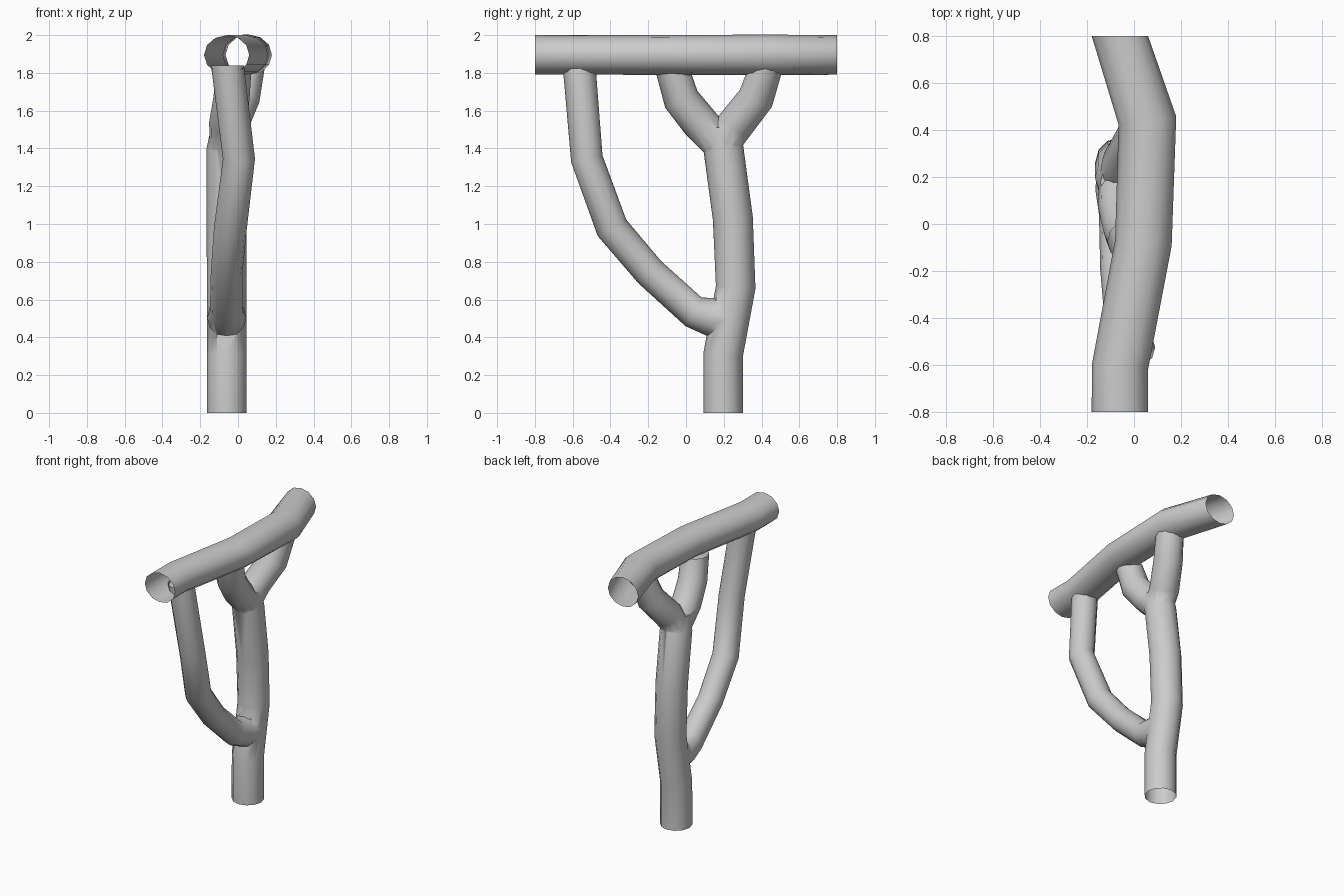
import bpy, bmesh, math
from mathutils import Vector

if "Cube" in bpy.data.objects:
    bpy.data.objects.remove(bpy.data.objects["Cube"])

SIDES = 12


def tube(name, pts, start=None, end=None, squash=1.0, caps=True):
    """Tube through (x, y, z, radius) points with mitred rings."""
    bm = bmesh.new()
    P = [Vector(p[:3]) for p in pts]
    rings = []
    for i, p in enumerate(P):
        a = (p - P[i - 1]).normalized() if i > 0 else Vector()
        b = (P[i + 1] - p).normalized() if i < len(P) - 1 else Vector()
        t = (a + b).normalized()
        if i == 0 and start:
            t = Vector(start)
        if i == len(P) - 1 and end:
            t = Vector(end)
        u = Vector((1, 0, 0))
        u = (u - t * u.dot(t)).normalized()
        v = t.cross(u)
        r = pts[i][3]
        rings.append([bm.verts.new(p + u * r * math.cos(k * math.tau / SIDES)
                                   + v * r * squash * math.sin(k * math.tau / SIDES))
                      for k in range(SIDES)])
    for lo, hi in zip(rings, rings[1:]):
        for k in range(SIDES):
            n = (k + 1) % SIDES
            bm.faces.new((lo[k], lo[n], hi[n], hi[k]))
    if caps:
        bm.faces.new(rings[0][::-1])
        bm.faces.new(rings[-1])
    bmesh.ops.recalc_face_normals(bm, faces=bm.faces)
    me = bpy.data.meshes.new(name)
    bm.to_mesh(me)
    bm.free()
    ob = bpy.data.objects.new(name, me)
    bpy.context.collection.objects.link(ob)
    return ob


def smooth(ob, angle):
    bpy.ops.object.select_all(action='DESELECT')
    ob.select_set(True)
    bpy.context.view_layer.objects.active = ob
    bpy.ops.object.shade_smooth_by_angle(angle=math.radians(angle))


UP = (0, 0, 1)

# Curved top log, open at both ends
beam = tube("top_log", [(-.06, -.8, 1.895, .12), (-.06, -.61, 1.895, .12),
                        (.04, -.08, 1.895, .121), (.057, .44, 1.895, .124),
                        (-.06, .8, 1.895, .12)],
            start=(0, 1, 0), end=(0, 1, 0), squash=.87, caps=False)

# Upright trunk
trunk = tube("trunk", [(-.06, .197, 0, .105), (-.06, .197, .31, .105),
                       (-.06, .263, .665, .105), (-.06, .248, 1.03, .106),
                       (-.06, .198, 1.40, .106), (-.055, .175, 1.51, .088)],
             start=UP, end=UP)

# Fork arms and long side branch
branches = [
    tube("fork_front", [(-.06, .20, 1.40, .09), (-.055, .075, 1.535, .098),
                        (-.035, -.025, 1.66, .096), (-.02, -.075, 1.83, .092)], end=UP),
    tube("fork_back", [(-.06, .17, 1.39, .09), (-.04, .26, 1.525, .098),
                       (.02, .37, 1.665, .096), (.05, .423, 1.83, .092)], end=UP),
    tube("side_branch", [(-.06, .23, .50, .10), (-.06, .14, .505, .104),
                         (-.062, .04, .535, .087), (-.06, -.192, .745, .084),
                         (-.04, -.392, .98, .087), (.005, -.525, 1.345, .085),
                         (-.056, -.566, 1.84, .087)], end=UP),
]

# Fuse branches into the trunk
for b in branches:
    m = trunk.modifiers.new("fuse", 'BOOLEAN')
    m.operation = 'UNION'
    m.solver = 'EXACT'
    m.object = b
bpy.context.view_layer.update()
me = bpy.data.meshes.new_from_object(trunk.evaluated_get(bpy.context.evaluated_depsgraph_get()))
trunk.modifiers.clear()
trunk.data = me
for b in branches:
    bpy.data.objects.remove(b)

# Open the cut ends
bm = bmesh.new()
bm.from_mesh(me)
ends = [f for f in bm.faces if abs(f.normal.z) > .95
        and (f.calc_center_median().z < .01 or f.calc_center_median().z > 1.82)]
bmesh.ops.delete(bm, geom=ends, context='FACES')
bm.to_mesh(me)
bm.free()
trunk.name = "forked_trunk"

smooth(beam, 60)
smooth(trunk, 60)
